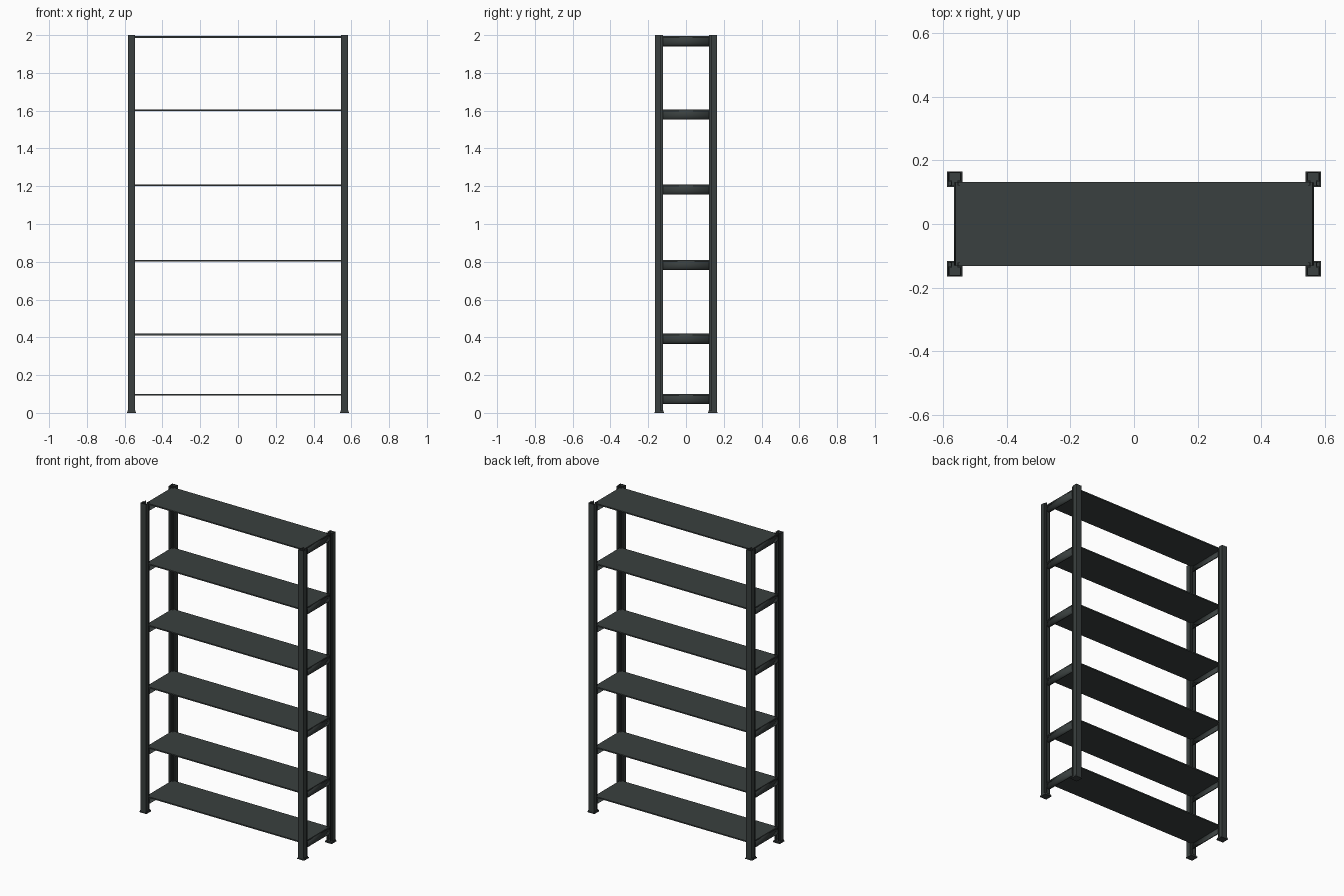
import bpy, bmesh, math

cube = bpy.data.objects.get("Cube")
if cube:
    bpy.data.objects.remove(cube, do_unlink=True)


def make_material(name, color):
    m = bpy.data.materials.new(name)
    m.use_nodes = True
    m.diffuse_color = color
    m.node_tree.nodes["Principled BSDF"].inputs["Base Color"].default_value = color
    return m


steel = make_material("dark grey steel", (0.042, 0.051, 0.050, 1))


def finish(name, bm):
    bmesh.ops.recalc_face_normals(bm, faces=bm.faces)
    me = bpy.data.meshes.new(name)
    bm.to_mesh(me)
    bm.free()
    ob = bpy.data.objects.new(name, me)
    bpy.context.collection.objects.link(ob)
    me.materials.append(steel)
    return ob


def box(name, lo, hi):
    bm = bmesh.new()
    bmesh.ops.create_cube(bm, size=1)
    for v in bm.verts:
        for i in range(3):
            v.co[i] = lo[i] if v.co[i] < 0 else hi[i]
    return finish(name, bm)


def sheet(name, path, offset, thickness):
    """Folded sheet: sweep an open path by the offset and give it thickness."""
    bm = bmesh.new()
    a = [bm.verts.new(p) for p in path]
    b = [bm.verts.new([p[i] + offset[i] for i in range(3)]) for p in path]
    for i in range(len(path) - 1):
        bm.faces.new((a[i], a[i + 1], b[i + 1], b[i]))
    ob = finish(name, bm)
    mod = ob.modifiers.new("gauge", "SOLIDIFY")
    mod.thickness = thickness
    mod.offset = 0
    mod.use_even_offset = True
    return ob


# Uprights: folded channels with a narrow stem and outward lips facing the shelves
PX, HALF = 0.564, 0.019
half_section = [(HALF - 0.001, 0.162), (HALF - 0.001, 0.136), (0.010, 0.136),
                (0.010, 0.122), (0.016, 0.122)]
section = [(-u, v) for u, v in reversed(half_section)] + half_section
for sx, side in ((1, "left"), (-1, "right")):
    for sy, end in ((1, "back"), (-1, "front")):
        path = [(sx * PX + u, sy * v, 0.003) for u, v in section]
        sheet(f"{end}_{side}_upright", path, (0, 0, 1.997), 0.003)
        # Foot plate with a low raised collar
        cx, cy = sx * PX, sy * 0.141
        for part, r, z0, z1 in (("foot_plate", 0.0245, 0, 0.006),
                                ("foot_collar", 0.0215, 0.006, 0.012)):
            box(f"{end}_{side}_{part}", (cx - r, cy - r, z0), (cx + r, cy + r, z1))

# Shelves, each carried by a rounded end beam
levels = (0.099, 0.419, 0.809, 1.208, 1.605, 1.994)
BEAM_H, BEAM_W = 0.053, 0.016
for n, top in enumerate(levels, 1):
    box(f"shelf_{n}", (-0.562, -0.133, top - 0.008), (0.562, 0.133, top))
    for sx, side in ((1, "left"), (-1, "right")):
        path = []
        for k in range(13):
            t = math.pi * (k / 12 - 0.5)
            path.append((sx * (0.550 + BEAM_W * math.cos(t)), -0.130,
                         top - BEAM_H / 2 + (BEAM_H / 2 - 0.001) * math.sin(t)))
        beam = sheet(f"shelf_{n}_{side}_beam", path, (0, 0.26, 0), 0.002)
        for p in beam.data.polygons:
            p.use_smooth = True
        beam.data.set_sharp_from_angle(angle=math.radians(40))
